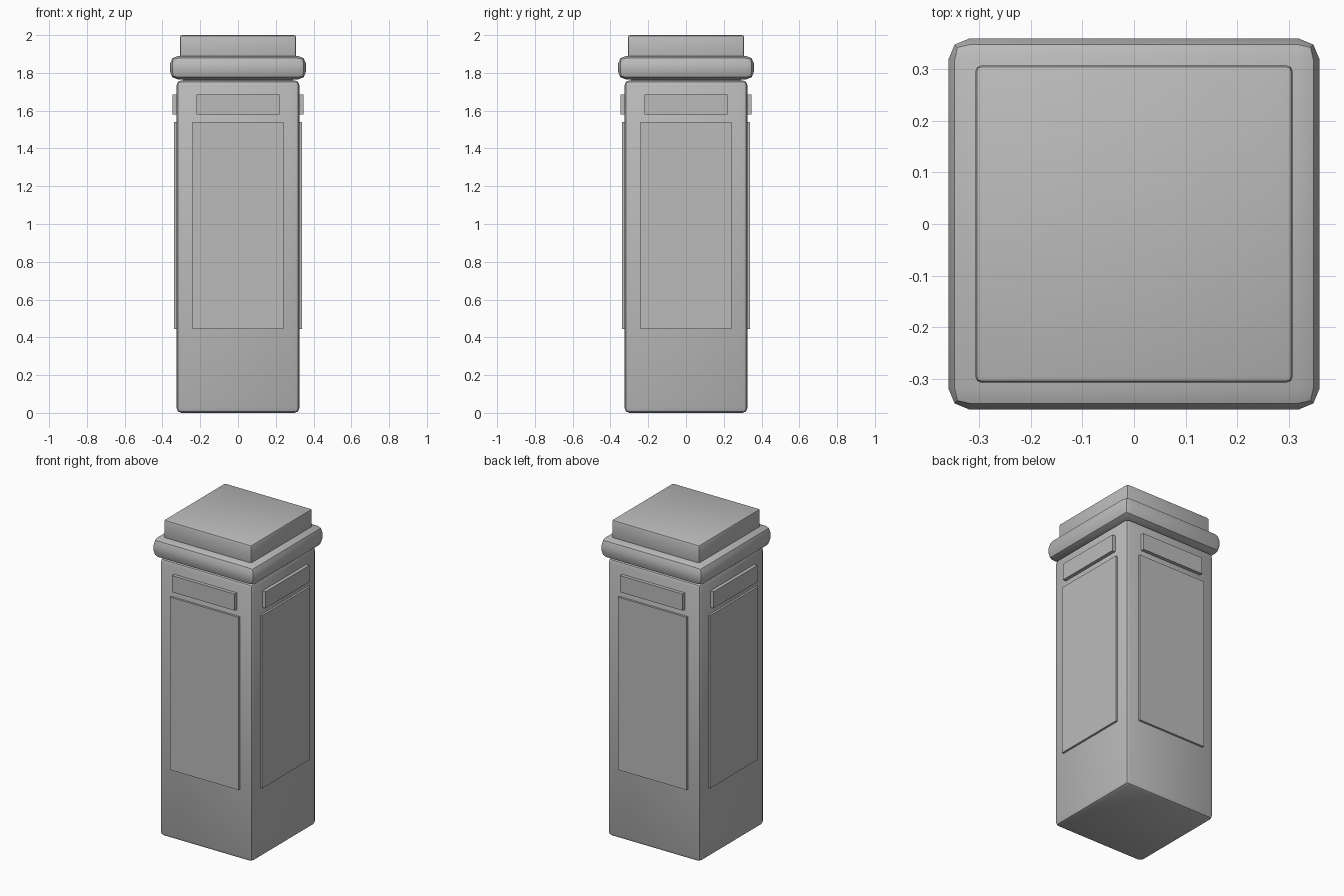
import bpy
from math import cos, sin, pi, radians

cube = bpy.data.objects.get("Cube")
if cube:
    bpy.data.objects.remove(cube, do_unlink=True)

stone = bpy.data.materials.new("grey_stone")
stone.use_nodes = True
stone.diffuse_color = (0.5, 0.5, 0.5, 1)
stone.node_tree.nodes["Principled BSDF"].inputs["Base Color"].default_value = (0.5, 0.5, 0.5, 1)


def block(name, size, z0, z1, bevel=0, x=0, y=0, turn=0):
    """Box of width and depth `size` from z0 to z1, with optional rounded edges."""
    bpy.ops.mesh.primitive_cube_add(size=1, location=(x, y, (z0 + z1) / 2),
                                    rotation=(0, 0, turn))
    ob = bpy.context.object
    ob.name = name
    ob.scale = (size[0], size[1], z1 - z0)
    bpy.ops.object.transform_apply(location=False, rotation=False, scale=True)
    ob.data.materials.append(stone)
    if bevel:
        mod = ob.modifiers.new("rounded_edges", "BEVEL")
        mod.width = bevel
        mod.segments = 2
        bpy.ops.object.modifier_apply(modifier=mod.name)
        bpy.ops.object.shade_smooth_by_angle(angle=radians(30))
    return ob


# Stacked pillar: shaft, overhanging collar, cap
block("shaft", (0.65, 0.65), 0, 1.76, 0.025)
block("collar", (0.72, 0.72), 1.765, 1.89, 0.042)
block("cap", (0.615, 0.615), 1.86, 2.0, 0.012)
block("neck", (0.58, 0.58), 1.74, 1.78)

# Raised panels on all four sides
for i, side in enumerate(("front", "left", "back", "right")):
    a = -pi / 2 + i * pi / 2
    for kind, width, z0, z1, reach in (("tall_panel", 0.48, 0.445, 1.54, 0.338),
                                       ("small_panel", 0.44, 1.58, 1.685, 0.347)):
        mid = (reach + 0.3) / 2
        block(f"{side}_{kind}", (width, reach - 0.3), z0, z1,
              x=mid * cos(a), y=mid * sin(a), turn=i * pi / 2)
